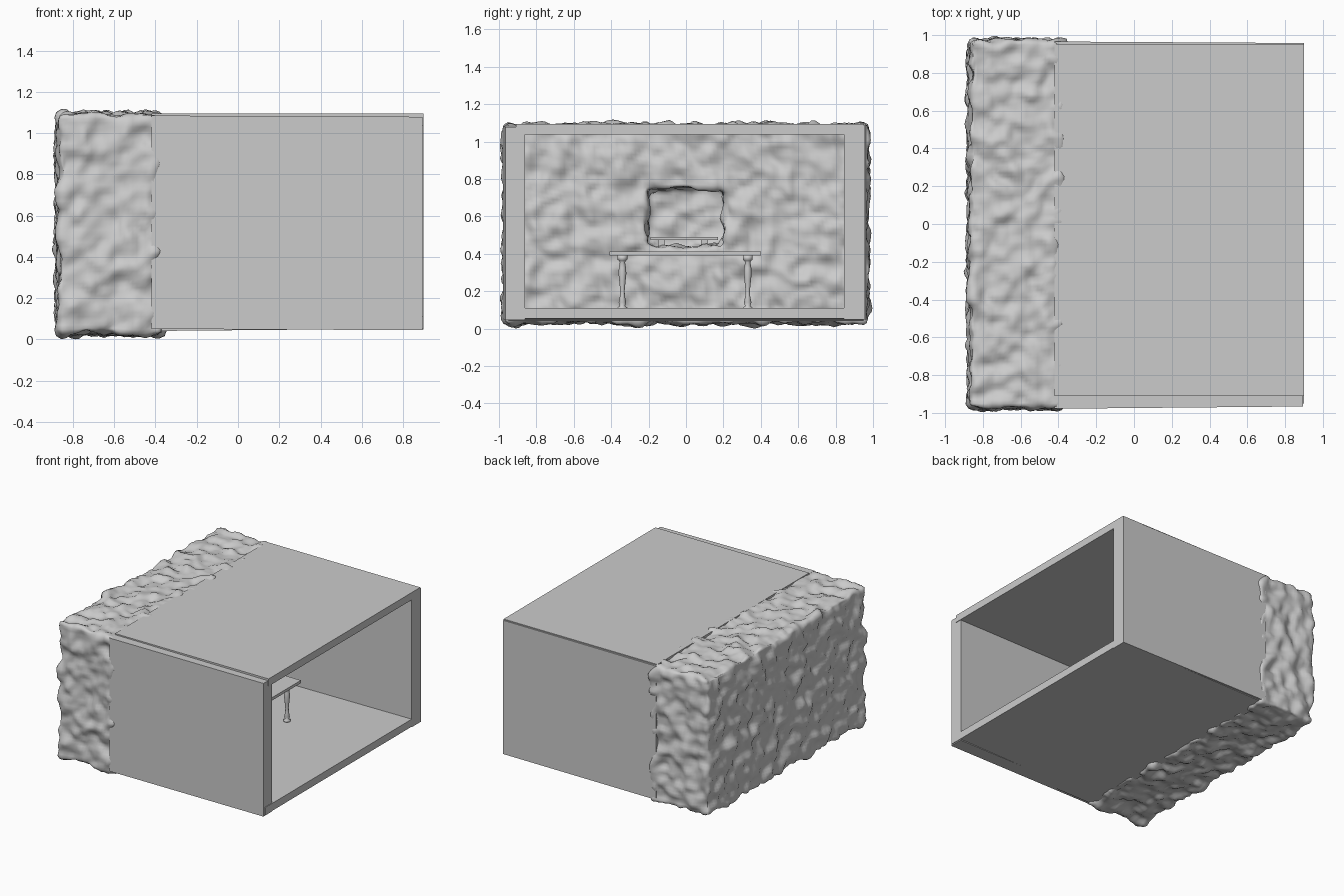
import bpy, bmesh, math

if "Cube" in bpy.data.objects:
    bpy.data.objects.remove(bpy.data.objects["Cube"])


def new_object(name, bm):
    me = bpy.data.meshes.new(name)
    bmesh.ops.recalc_face_normals(bm, faces=bm.faces)
    bm.to_mesh(me)
    bm.free()
    ob = bpy.data.objects.new(name, me)
    bpy.context.collection.objects.link(ob)
    return ob


def box(name, x, y, z, tilt=0.0, skew=0.0):
    """Box from ranges; tilt shifts z and skew shifts y along x."""
    bm = bmesh.new()
    bmesh.ops.create_cube(bm, size=1)
    for v in bm.verts:
        t = v.co.x
        v.co = (x[0] + (t + .5) * (x[1] - x[0]),
                y[0] + (v.co.y + .5) * (y[1] - y[0]) + skew * t,
                z[0] + (v.co.z + .5) * (z[1] - z[0]) + tilt * t)
    return new_object(name, bm)


def lathe(name, profile, loc, steps=20):
    bm = bmesh.new()
    vs = [bm.verts.new((r, 0, z)) for r, z in profile]
    es = [bm.edges.new(p) for p in zip(vs, vs[1:])]
    bmesh.ops.spin(bm, geom=vs + es, cent=(0, 0, 0), axis=(0, 0, 1),
                   angle=2 * math.pi, steps=steps, use_duplicate=False)
    bmesh.ops.remove_doubles(bm, verts=bm.verts, dist=1e-5)
    ob = new_object(name, bm)
    ob.location = loc
    for p in ob.data.polygons:
        p.use_smooth = True
    return ob


# Rough rock wall with a niche cut in its inner face
rock = box("rock_wall", (-.87, -.373), (-.97, .97), (.032, 1.088))
cutter = box("niche_cutter", (-.70, -.2), (-.205, .205), (.435, .755))
cutter.hide_render = True
cutter.hide_viewport = True
cut = rock.modifiers.new("niche", 'BOOLEAN')
cut.object = cutter
cut.operation = 'DIFFERENCE'
cut.solver = 'EXACT'
rm = rock.modifiers.new("remesh", 'REMESH')
rm.mode = 'VOXEL'
rm.voxel_size = .02
rm.use_smooth_shade = True
sm = rock.modifiers.new("soften", 'SMOOTH')
sm.factor = .5
sm.iterations = 4
tex = bpy.data.textures.new("rock_noise", 'CLOUDS')
tex.noise_scale = .1
tex.noise_depth = 1
dp = rock.modifiers.new("bumps", 'DISPLACE')
dp.texture = tex
dp.texture_coords = 'LOCAL'
dp.strength = .075
dp.mid_level = .5

# Room shell: four slightly uneven slabs, open at the +x end
box("floor", (-.42, .9), (-.95, .95), (.047, .105), tilt=.012)
box("ceiling", (-.42, .9), (-.91, .952), (1.037, 1.094))
box("left_wall", (-.42, .895), (-.972, -.866), (.048, 1.082), tilt=-.006, skew=.012)
box("right_wall", (-.42, .9), (.85, .962), (.048, 1.086), skew=-.008)

# Table with turned legs
box("table_top", (-.26, .26), (-.41, .40), (.390, .412))
leg = [(0, 0), (.026, 0), (.026, .008), (.014, .016), (.020, .035),
       (.013, .07), (.012, .10), (.017, .15), (.021, .19), (.019, .22),
       (.014, .25), (.018, .258), (.026, .264), (.026, .286), (0, .286)]
for i, x in enumerate((-.19, .19)):
    for j, y in enumerate((-.34, .33)):
        lathe(f"table_leg_{i}_{j}", leg, (x, y, .105))

# Small bench standing in the niche
box("niche_bench_top", (-.62, -.42), (-.19, .17), (.474, .490))
for i, x in enumerate((-.60, -.47)):
    for j, y in enumerate((-.15, .08)):
        box(f"niche_bench_foot_{i}_{j}", (x, x + .03), (y, y + .038), (.435, .474))
